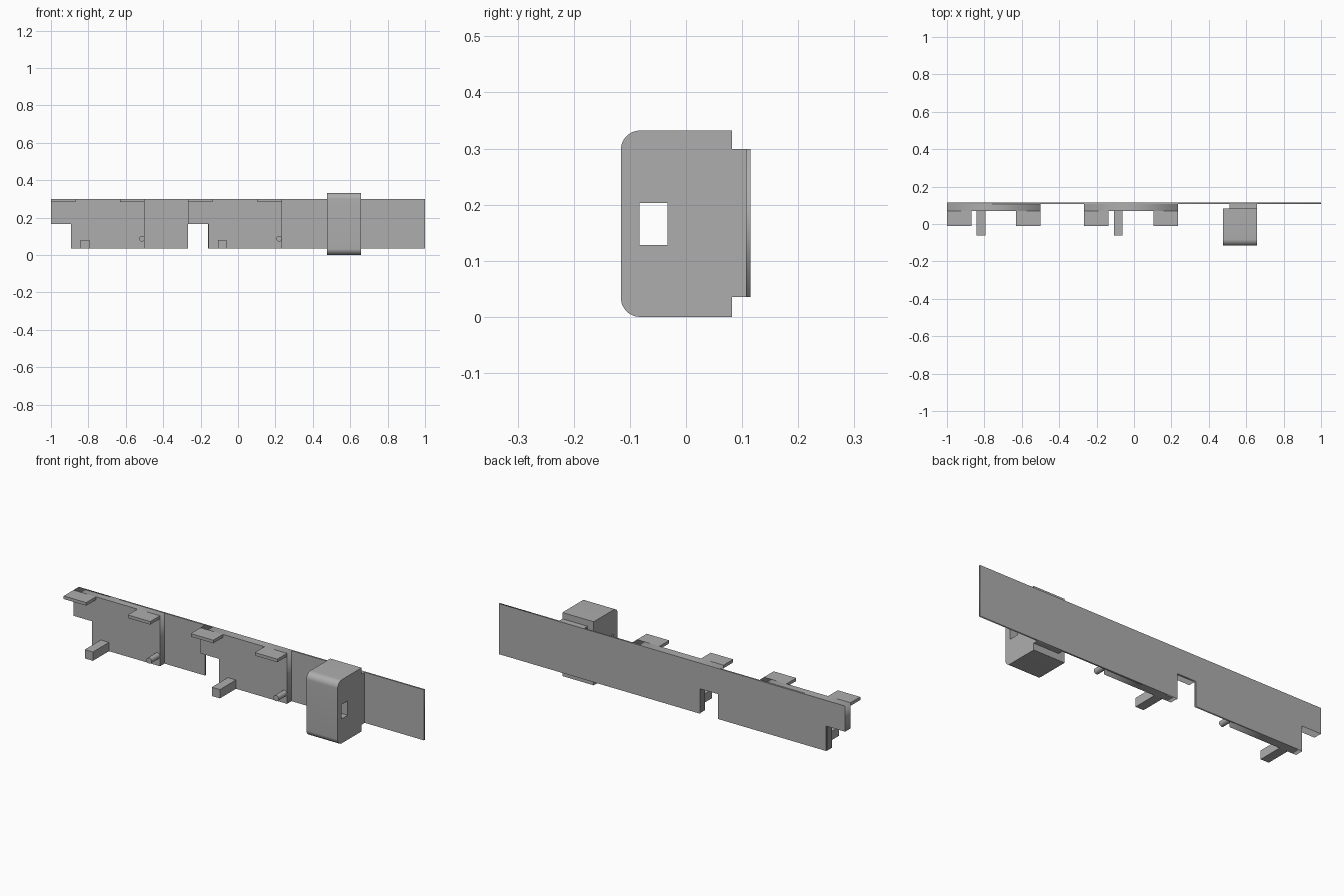
import bpy, math

if "Cube" in bpy.data.objects:
    bpy.data.objects.remove(bpy.data.objects["Cube"], do_unlink=True)

COLOUR = (0.42, 0.42, 0.42, 1)
grey = bpy.data.materials.new("plain grey")
grey.use_nodes = True
grey.diffuse_color = COLOUR
grey.node_tree.nodes["Principled BSDF"].inputs["Base Color"].default_value = COLOUR


def select_only(obj):
    bpy.ops.object.select_all(action='DESELECT')
    obj.select_set(True)
    bpy.context.view_layer.objects.active = obj


def extrude(name, loops, start, end, axis):
    """Filled outline, with optional holes, extruded along x (y-z outline) or y (x-z outline)."""
    curve = bpy.data.curves.new(name, 'CURVE')
    curve.dimensions = '2D'
    curve.fill_mode = 'BOTH'
    curve.extrude = (end - start) / 2
    for loop in loops:
        spline = curve.splines.new('POLY')
        spline.points.add(len(loop) - 1)
        for point, (u, v) in zip(spline.points, loop):
            point.co = (u, v, 0, 1)
        spline.use_cyclic_u = True
    obj = bpy.data.objects.new(name, curve)
    bpy.context.collection.objects.link(obj)
    middle = (start + end) / 2
    quarter = math.pi / 2
    if axis == 'x':
        obj.location = (middle, 0, 0)
        obj.rotation_euler = (quarter, 0, quarter)
    else:
        obj.location = (0, middle, 0)
        obj.rotation_euler = (quarter, 0, 0)
    select_only(obj)
    bpy.ops.object.convert(target='MESH')
    obj = bpy.context.object
    obj.data.materials.clear()
    obj.data.materials.append(grey)
    return obj


def box(name, x, y, z):
    bpy.ops.mesh.primitive_cube_add(size=1, location=[sum(r) / 2 for r in (x, y, z)])
    obj = bpy.context.object
    obj.name = name
    obj.scale = [r[1] - r[0] for r in (x, y, z)]
    bpy.ops.object.transform_apply(location=False, rotation=False, scale=True)
    obj.data.materials.append(grey)
    return obj


BOTTOM, TOP, NOTCH = 0.035, 0.299, 0.165
BLOCK, SHEET, BACK = 0.07, 0.107, 0.115

# Thin back sheet with two notches in its lower edge
extrude("back_sheet", [[
    (-1, TOP), (-1, NOTCH), (-0.89, NOTCH), (-0.89, BOTTOM),
    (-0.266, BOTTOM), (-0.266, NOTCH), (-0.16, NOTCH), (-0.16, BOTTOM),
    (1, BOTTOM), (1, TOP)]], SHEET, BACK, 'y')

# Two matching thick panels, each with tabs, a square peg and a round pin
for side, x in (("right", -1), ("middle", -0.266)):
    extrude(side + "_panel", [[
        (x, TOP), (x, NOTCH), (x + 0.108, NOTCH), (x + 0.108, BOTTOM),
        (x + 0.5, BOTTOM), (x + 0.5, TOP)]], BLOCK, SHEET, 'y')
    for place, offset in (("outer", 0), ("inner", 0.37)):
        box(f"{side}_{place}_tab", (x + offset, x + offset + 0.13),
            (-0.01, BLOCK), (0.283, TOP))
    box(side + "_square_peg", (x + 0.158, x + 0.205), (-0.062, BLOCK), (BOTTOM, 0.081))
    bpy.ops.mesh.primitive_cylinder_add(
        vertices=32, radius=0.015, depth=0.07,
        location=(x + 0.486, 0.035, 0.087), rotation=(math.pi / 2, 0, 0))
    pin = bpy.context.object
    pin.name = side + "_round_pin"
    pin.data.materials.append(grey)
    bpy.ops.object.shade_smooth_by_angle(angle=math.radians(30))

# Housing with rounded front edges and a window running through it sideways
FRONT, REAR, HEIGHT, RADIUS = -0.116, 0.082, 0.332, 0.034
outline = [(REAR, HEIGHT)]
for centre_z, first in ((HEIGHT - RADIUS, 90), (RADIUS, 180)):
    for step in range(13):
        angle = math.radians(first + step * 7.5)
        outline.append((FRONT + RADIUS + RADIUS * math.cos(angle),
                        centre_z + RADIUS * math.sin(angle)))
outline.append((REAR, 0))
window = [(-0.083, 0.128), (-0.033, 0.128), (-0.033, 0.203), (-0.083, 0.203)]
extrude("housing", [outline, window], 0.476, 0.657, 'x')
bpy.ops.object.shade_smooth_by_angle(angle=math.radians(30))

# Spacer joining the housing to the sheet
box("housing_spacer", (0.511, 0.657), (REAR, SHEET), (BOTTOM, TOP))
